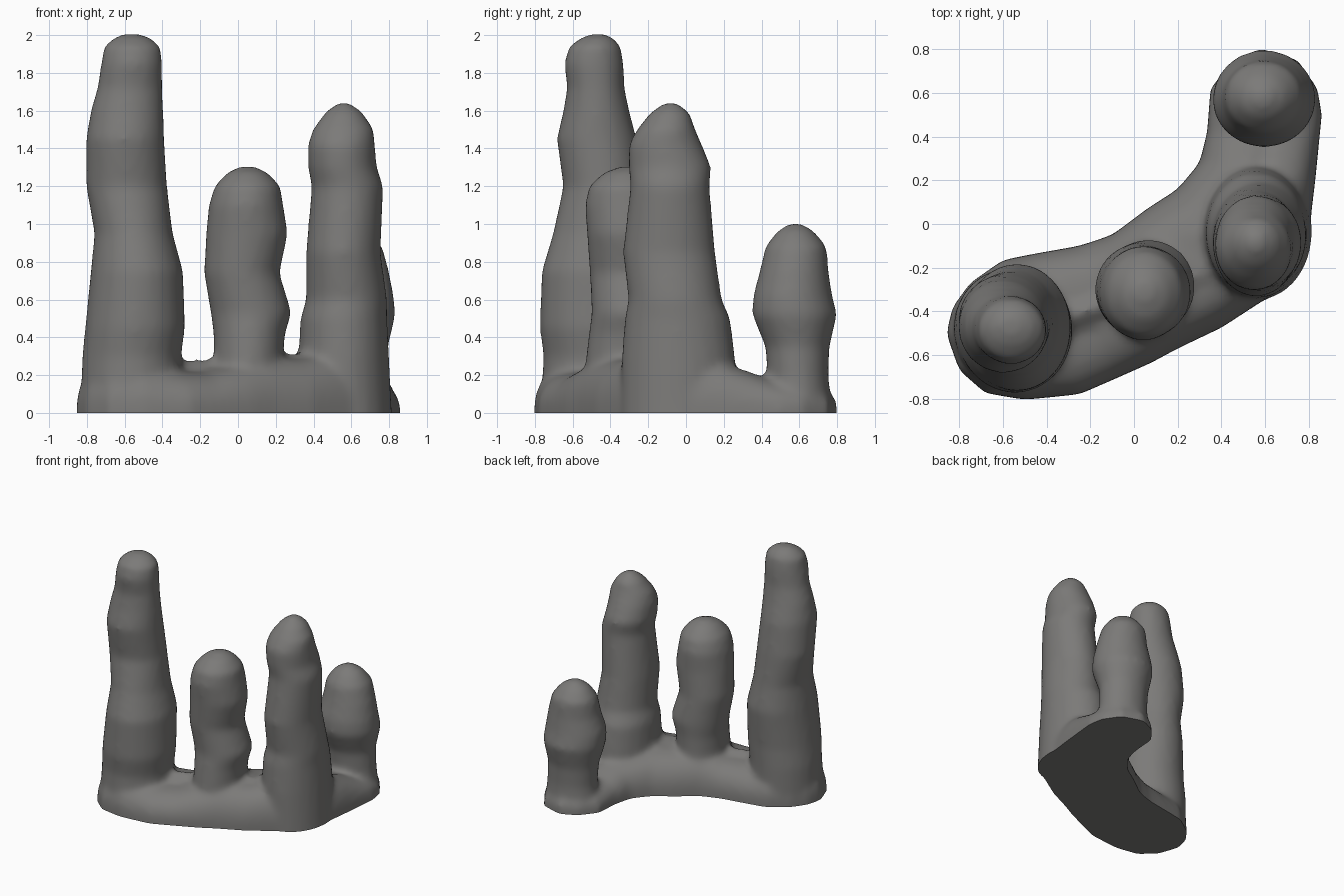
import bpy, bmesh, math
from mathutils import Vector

if "Cube" in bpy.data.objects:
    bpy.data.objects.remove(bpy.data.objects["Cube"])

stone = bpy.data.materials.new("warm grey stone")
stone.diffuse_color = (0.2, 0.196, 0.19, 1)
stone.use_nodes = True
stone.node_tree.nodes["Principled BSDF"].inputs["Base Color"].default_value = stone.diffuse_color


def loft(bm, rings):
    """Skin a stack of closed rings and cap both ends."""
    loops = [[bm.verts.new(p) for p in r] for r in rings]
    n = len(loops[0])
    for a, b in zip(loops, loops[1:]):
        for i in range(n):
            j = (i + 1) % n
            bm.faces.new((a[i], a[j], b[j], b[i]))
    bm.faces.new(loops[0][::-1])
    bm.faces.new(loops[-1])


def column(bm, rows, n=24):
    """Rows: height, left x, right x, front y, back y."""
    rings = []
    for z, x0, x1, y0, y1 in rows:
        rings.append([((x0 + x1) / 2 + (x1 - x0) / 2 * math.cos(math.tau * i / n),
                       (y0 + y1) / 2 + (y1 - y0) / 2 * math.sin(math.tau * i / n), z)
                      for i in range(n)])
    loft(bm, rings)


bm = bmesh.new()

# tall column
column(bm, [(-.1, -.84, -.29, -.78, -.2), (.3, -.825, -.3, -.755, -.2),
            (.45, -.81, -.28, -.775, -.2), (.75, -.78, -.29, -.765, -.18),
            (.95, -.76, -.345, -.705, -.21), (1.2, -.805, -.375, -.65, -.23),
            (1.45, -.805, -.39, -.685, -.26), (1.6, -.78, -.395, -.65, -.3),
            (1.72, -.745, -.4, -.63, -.325), (1.85, -.725, -.4, -.645, -.33),
            (1.94, -.71, -.41, -.62, -.345), (1.99, -.65, -.47, -.55, -.39),
            (2.005, -.61, -.52, -.5, -.43)])
# middle column
column(bm, [(-.1, -.15, .25, -.54, -.06), (.3, -.13, .24, -.53, -.08),
            (.42, -.13, .25, -.515, -.08), (.53, -.145, .285, -.5, -.07),
            (.74, -.18, .22, -.51, -.09), (.95, -.17, .265, -.525, -.1),
            (1.1, -.155, .24, -.535, -.1), (1.2, -.125, .225, -.515, -.13),
            (1.27, -.06, .16, -.44, -.2), (1.305, .01, .09, -.35, -.27)])
# conical column
column(bm, [(-.1, .31, .82, -.35, .28), (.3, .32, .8, -.34, .26),
            (.5, .33, .79, -.325, .235), (.6, .36, .79, -.305, .19),
            (.85, .36, .755, -.335, .155), (1.2, .39, .77, -.295, .125),
            (1.3, .37, .735, -.305, .135), (1.42, .37, .725, -.305, .085),
            (1.5, .395, .72, -.26, .05), (1.59, .46, .66, -.19, .02),
            (1.645, .53, .59, -.11, -.05)])
# short back column
column(bm, [(-.1, .38, .83, .4, .78), (.2, .41, .8, .43, .755),
            (.35, .4, .795, .42, .76), (.52, .36, .835, .35, .8),
            (.62, .36, .825, .355, .775), (.75, .4, .8, .39, .755),
            (.88, .42, .765, .42, .745), (.96, .48, .7, .48, .68),
            (1.005, .56, .62, .55, .61)])

# curved base: outline domed in towards a spine (x, y, ridge height)
outline = [(-.86, -.5), (-.8, -.67), (-.68, -.775), (-.5, -.805), (-.25, -.78), (-.1, -.715),
           (.08, -.635), (.2, -.57), (.4, -.475), (.6, -.345), (.73, -.21), (.8, -.05),
           (.83, .2), (.86, .5), (.84, .62), (.75, .75), (.58, .805), (.45, .745),
           (.35, .62), (.335, .42), (.3, .28), (.2, .16), (.06, .07), (-.1, -.05),
           (-.25, -.1), (-.45, -.135), (-.6, -.165), (-.75, -.27), (-.83, -.38)]
spine = [(-.57, -.49, .27), (-.25, -.44, .21), (.05, -.3, .3), (.28, -.21, .29),
         (.53, -.1, .33), (.58, .15, .3), (.59, .35, .19), (.6, .56, .15)]


def nearest(p):
    best = None
    for a, b in zip(spine, spine[1:]):
        for k in range(13):
            q = Vector(a).lerp(Vector(b), k / 12)
            d = (q.xy - Vector(p)).length
            if best is None or d < best[0]:
                best = (d, q)
    return best[1]


rings = [[(x, y, -.1) for x, y in outline]]
for k in range(9):
    a = math.radians(k * 86 / 8)
    w, h = math.cos(a) ** .62, math.sin(a)
    ring = []
    for p in outline:
        q = nearest(p)
        xy = q.xy.lerp(Vector(p), w)
        ring.append((xy.x, xy.y, .03 + (q.z - .03) * h))
    rings.append(ring)
loft(bm, rings)
bmesh.ops.recalc_face_normals(bm, faces=bm.faces)

mesh = bpy.data.meshes.new("rock_columns")
bm.to_mesh(mesh)
bm.free()
rock = bpy.data.objects.new("rock_columns", mesh)
bpy.context.collection.objects.link(rock)

# fuse the parts and soften the joints
remesh = rock.modifiers.new("fuse", 'REMESH')
remesh.mode = 'VOXEL'
remesh.voxel_size = .022
soften = rock.modifiers.new("soften", 'SMOOTH')
soften.factor = .5
soften.iterations = 10
deps = bpy.context.evaluated_depsgraph_get()
bm = bmesh.new()
bm.from_object(rock, deps)
rock.modifiers.clear()

# cut the underside flat at the ground
geom = bm.verts[:] + bm.edges[:] + bm.faces[:]
cut = bmesh.ops.bisect_plane(bm, geom=geom, plane_co=(0, 0, 0), plane_no=(0, 0, 1), clear_inner=True)
rim = [e for e in cut["geom_cut"] if isinstance(e, bmesh.types.BMEdge)]
bmesh.ops.contextual_create(bm, geom=rim)
bmesh.ops.recalc_face_normals(bm, faces=bm.faces)
bm.to_mesh(mesh)
bm.free()
mesh.materials.clear()
mesh.materials.append(stone)

bpy.context.view_layer.objects.active = rock
rock.select_set(True)
bpy.ops.object.shade_smooth_by_angle(angle=math.radians(50))
